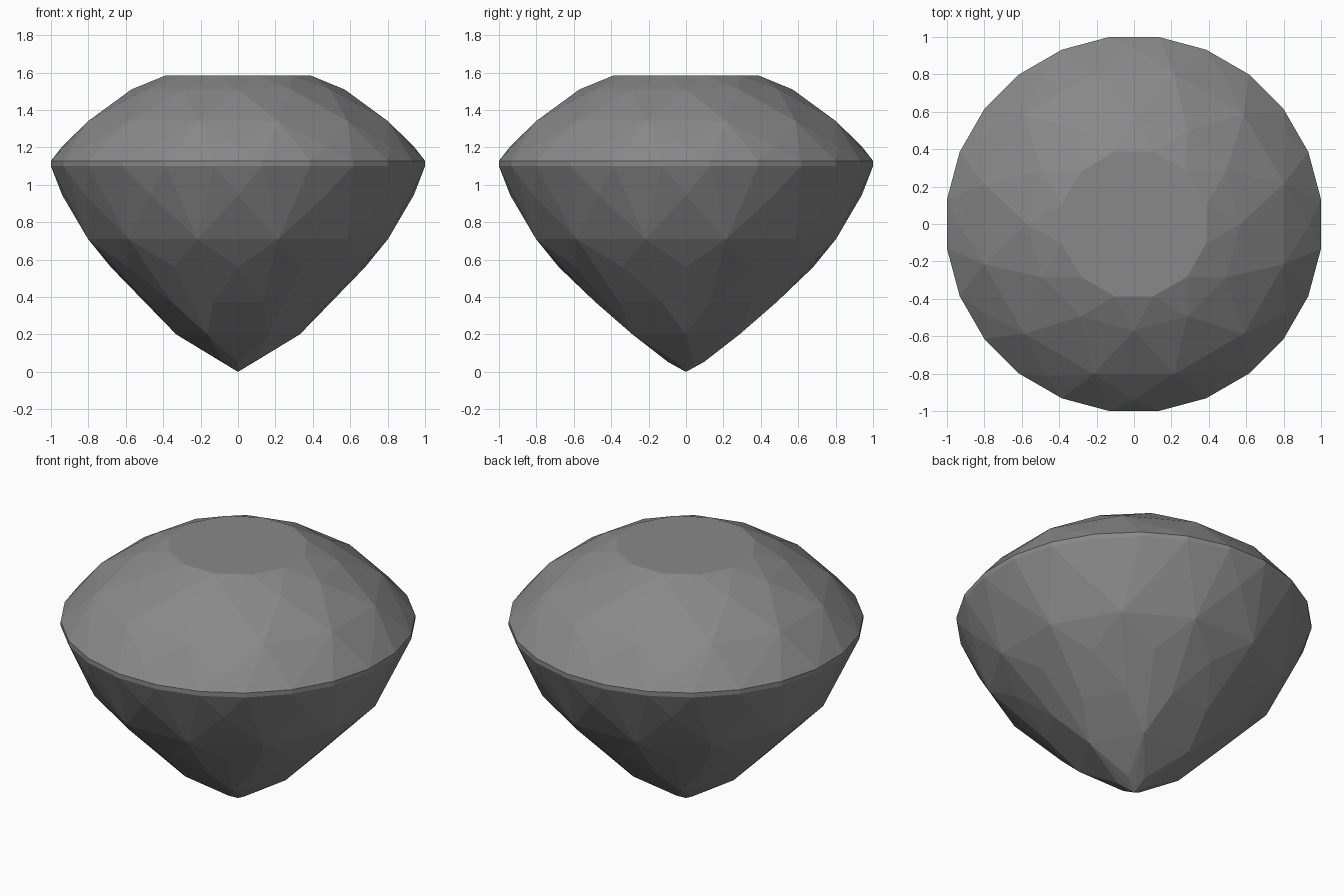
import bpy, bmesh, math

if "Cube" in bpy.data.objects:
    bpy.data.objects.remove(bpy.data.objects["Cube"])

# Facet rings: (sides, turn in degrees, radius, height)
RINGS = [
    (12, 15, 0.40, 1.585),     # table
    (12, 0, 0.57, 1.51),       # star facets
    (12, 15, 0.83, 1.34),      # crown kites
    (12, 0, 0.94, 1.205),      # upper girdle facets
    (24, 7.5, 1.0086, 1.128),  # girdle top
    (24, 7.5, 1.0086, 1.10),   # girdle bottom
    (12, 0, 0.94, 0.945),      # lower girdle facets
    (12, 15, 0.83, 0.71),
    (12, 0, 0.68, 0.56),
    (12, 15, 0.504, 0.375),
    (6, 0, 0.33, 0.20),        # culet facets
    (6, 30, 0.095, 0.052),
]

# Gem: convex hull of the rings and the point
bm = bmesh.new()
bm.verts.new((0, 0, 0))
for n, turn, r, z in RINGS:
    for i in range(n):
        a = math.radians(turn) + math.tau * i / n
        bm.verts.new((r * math.cos(a), r * math.sin(a), z))
bmesh.ops.convex_hull(bm, input=bm.verts[:])
bmesh.ops.dissolve_limit(bm, angle_limit=math.radians(0.5), verts=bm.verts[:], edges=bm.edges[:])
bmesh.ops.recalc_face_normals(bm, faces=bm.faces[:])
me = bpy.data.meshes.new("cut_gem")
bm.to_mesh(me)
bm.free()
gem = bpy.data.objects.new("cut_gem", me)
bpy.context.collection.objects.link(gem)

# Grey stone
mat = bpy.data.materials.new("grey_stone")
mat.diffuse_color = (0.25, 0.25, 0.25, 1)
mat.use_nodes = True
mat.node_tree.nodes["Principled BSDF"].inputs["Base Color"].default_value = mat.diffuse_color
me.materials.append(mat)
